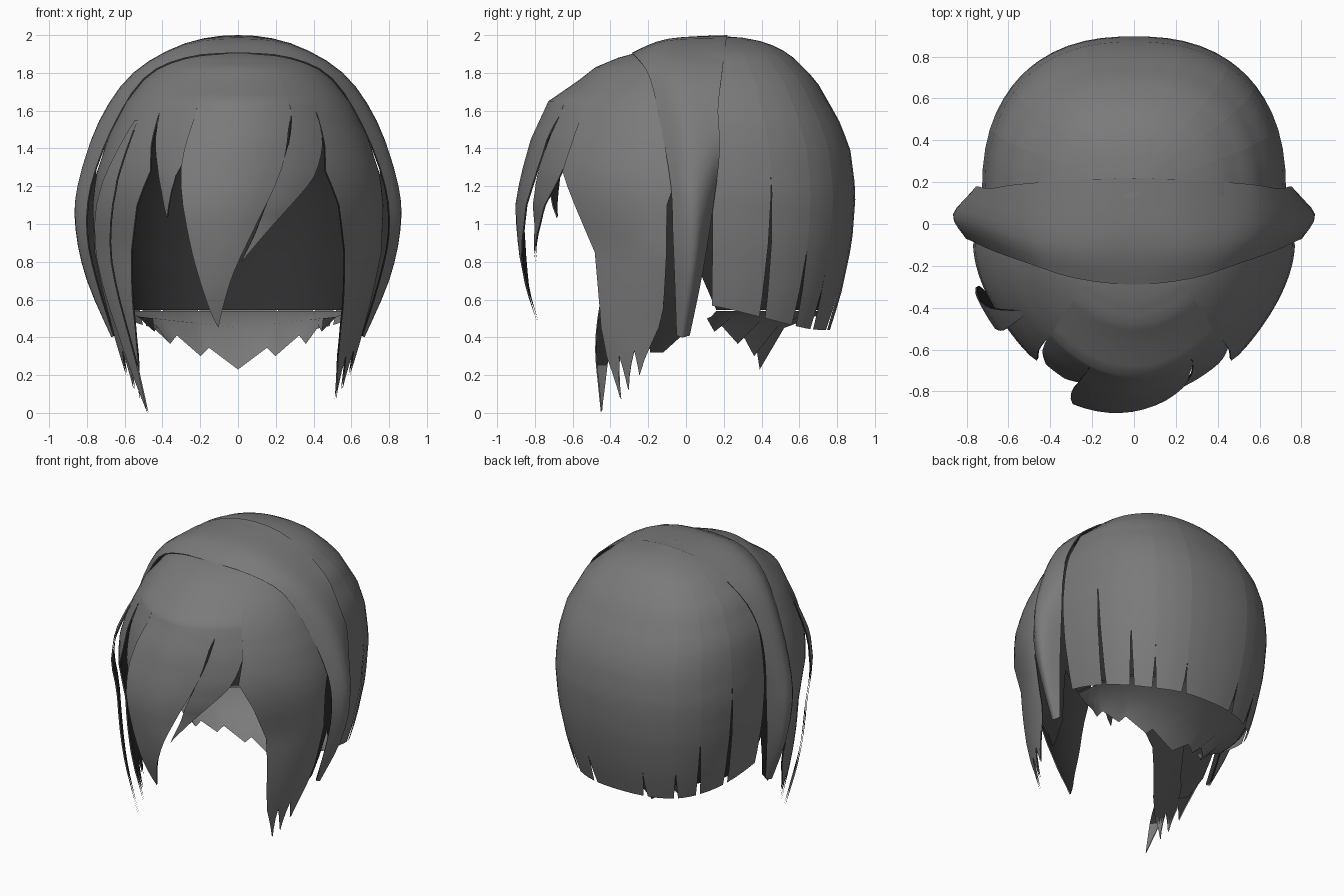
import bpy, bmesh, math
from mathutils import Vector

if "Cube" in bpy.data.objects:
    bpy.data.objects.remove(bpy.data.objects["Cube"])

hair = bpy.data.materials.new("dark grey hair")
hair.diffuse_color = (0.195, 0.195, 0.195, 1)
hair.use_nodes = True
hair.node_tree.nodes["Principled BSDF"].inputs["Base Color"].default_value = hair.diffuse_color
lining = bpy.data.materials.new("near black lining")
lining.diffuse_color = (0.027, 0.027, 0.027, 1)
lining.use_nodes = True
lining.node_tree.nodes["Principled BSDF"].inputs["Base Color"].default_value = lining.diffuse_color

# shell profiles: height, half width, depth
FRONT = [(0, .58, .55), (.2, .62, .60), (.45, .67, .68), (.65, .72, .75), (.85, .76, .79),
         (1.1, .77, .81), (1.25, .755, .79), (1.45, .69, .74), (1.65, .59, .65),
         (1.76, .50, .49), (1.83, .42, .40), (1.88, .33, .28), (1.91, .2, .17)]
BACK = [(.4, .60, .63), (.62, .66, .70), (.9, .71, .76), (1.17, .73, .78), (1.4, .71, .75),
        (1.55, .68, .69), (1.76, .57, .57), (1.9, .41, .43), (1.96, .26, .31),
        (1.985, .15, .2), (2.0, 0, 0)]
# how far the cheeks are drawn in: height, amount
CHEEK = [(.3, .05, 0), (.45, .1, 0), (.65, .29, 0), (.85, .43, 0), (1.1, .26, 0), (1.3, .15, 0)]


def lookup(table, z):
    z = min(max(z, table[0][0]), table[-1][0])
    for p, q in zip(table, table[1:]):
        if z <= q[0]:
            t = (z - p[0]) / (q[0] - p[0])
            return p[1] + (q[1] - p[1]) * t, p[2] + (q[2] - p[2]) * t
    return table[-1][1:]


def spline(points, steps):
    """Catmull-Rom through tuples of any length."""
    pts = [points[0]] + list(points) + [points[-1]]
    out = []
    for i in range(1, len(pts) - 2):
        p0, p1, p2, p3 = pts[i - 1:i + 3]
        for k in range(steps):
            t = k / steps
            out.append(tuple(.5 * (2 * b + (c - a) * t + (2 * a - 5 * b + 4 * c - d) * t * t
                                   + (3 * b - a - 3 * c + d) * t ** 3)
                             for a, b, c, d in zip(p0, p1, p2, p3)))
    out.append(tuple(points[-1]))
    return out


def sheet(name, rows, mats=(hair,), lined=False):
    """Skin a grid of points, normals away from the head; lined sheets get a dark inside."""
    bm = bmesh.new()
    vs = [[bm.verts.new(p) for p in r] for r in rows]
    for r, s in zip(vs, vs[1:]):
        for j in range(len(r) - 1):
            bm.faces.new((r[j], r[j + 1], s[j + 1], s[j]))
    bmesh.ops.remove_doubles(bm, verts=bm.verts[:], dist=.0008)
    bm.normal_update()
    c = Vector((0, .05, 1.0))
    if sum(f.normal.dot(f.calc_center_median() - c) * f.calc_area() for f in bm.faces) < 0:
        bmesh.ops.reverse_faces(bm, faces=bm.faces[:])
    for f in bm.faces:
        f.smooth = True
        # the lowest tips stay hair coloured on the inside too
        if lined and f.calc_center_median().z < .22:
            f.material_index = 2
    me = bpy.data.meshes.new(name)
    bm.to_mesh(me)
    bm.free()
    for m in ((hair, lining, hair, hair) if lined else mats):
        me.materials.append(m)
    ob = bpy.data.objects.new(name, me)
    bpy.context.collection.objects.link(ob)
    if lined:
        mod = ob.modifiers.new("lining", 'SOLIDIFY')
        mod.thickness = .008
        mod.offset = -1
        mod.use_rim = False
        mod.material_offset = 1
    return ob


def front_point(a, z, lift=0, tilt=0):
    w, d = lookup(FRONT, z)
    s, c = math.sin(math.radians(a)), math.cos(math.radians(a))
    k = 1 + (lift - tilt * s) * min(1, max(0, (1.6 - z) / .6))
    return (w * k * s, -.08 - d * k * c * (1 - lookup(CHEEK, z)[0] * s * s), z)


def spow(v, e):
    return math.copysign(abs(v) ** e, v)


def back_point(a, z, k=1):
    w, d = lookup(BACK, z)
    s, c = math.sin(math.radians(a)), math.cos(math.radians(a))
    return (k * w * spow(s, .83), .12 + k * d * spow(c, .83), z)


def lock(name, rows, lift=0, cols=6, tilt=0):
    """Front strand: rows of (height, left angle, right angle)."""
    sheet(name, [[front_point(l + (r - l) * j / cols, z, lift, tilt) for j in range(cols + 1)]
                 for z, l, r in spline(rows, 3)], lined=True)


# fringe strands, all rooted under the crown band
def root(a0, a1):
    return [(z, a0, a1) for z in (1.91, 1.88, 1.83, 1.76, 1.65, 1.58)]


lock("centre_fringe", root(-21, 27) + [(1.5, -22, 24), (1.3, -23, 19), (1.0, -19.5, 7.5),
                                       (.75, -16, -1.5), (.55, -12, -6.5), (.45, -8.6, -8.5)],
     .01, 8, .2)
lock("swept_fringe", root(27, 42) + [(1.42, 23, 41), (1.25, 17, 34), (1.1, 12, 23),
                                     (.95, 7.5, 12), (.8, 1.5, 1.6)], -.08)
lock("short_fringe", root(-42, -21) + [(1.4, -39, -21), (1.25, -35, -27),
                                       (1.03, -31, -30.9)], -.05)

# side locks: height, front angle, rear angle, then tips along the lower edge
EDGES = [(.07, 59, 74), (.2, 57, 77), (.4, 55, 83), (.55, 53, 86), (.85, 48, 87), (1.1, 44, 88),
         (1.28, 38.5, 94), (1.42, 41, 96), (1.55, 42, 96), (1.91, 42, 96)]
HEM = [(0, .3, 0), (.12, .07, 0), (.3, .3, 0), (.46, .12, 0), (.62, .33, 0), (.8, .2, 0),
       (1, .45, 0)]
STOPS = [p[0] for p in HEM]
fractions = [a + (b - a) * k / 3 for a, b in zip(STOPS, STOPS[1:]) for k in range(3)] + [1]
levels = [1.91, 1.88, 1.83, 1.76, 1.65, 1.55, 1.48, 1.42, 1.35, 1.28, 1.2, 1.1, 1.0, .92,
          .85, .77, .7, .62, .55]
for side, s in (("right", 1), ("left", -1)):
    rows = []
    for i in range(len(levels) + 7):
        row = []
        for f in fractions:
            low = lookup(HEM, f)[0]
            z = levels[i] if i < len(levels) else .55 - (.55 - low) * (i - len(levels) + 1) / 7
            a, b = lookup(EDGES, z)
            row.append(front_point(s * (a + (b - a) * f), z))
        rows.append(row)
    sheet(side + "_side_lock", rows, lined=True)

    # dark lining behind the gaps around each ear: height, x, front y, rear y
    flap = [(1.2, .70, -.25, .2), (.95, .69, -.25, .17), (.75, .66, -.25, .09),
            (.55, .63, -.24, .03), (.42, .60, -.2, -.01), (.32, .57, -.19, -.12)]
    sheet(side + "_ear_lining",
          [[(s * (x - .03 * (1 - t)), y0 + (y1 - y0) * t, z) for t in (0, .33, .67, 1)]
           for z, x, y0, y1 in flap], (lining,))

# loose strand lying over the left side
lock("loose_left_strand", [(1.55, -58, -55), (1.3, -63, -54), (1.1, -66, -54), (.8, -67, -56),
                           (.5, -64, -55), (.25, -58, -52), (0, -50.1, -50)], .08, 4)

# band over the crown that hangs down in front of each ear
front = [(0, -.29, 1.905), (.28, -.26, 1.88), (.5, -.19, 1.77), (.67, -.13, 1.5),
         (.78, -.08, 1.2), (.80, -.07, .95), (.75, -.06, .7), (.66, -.05, .41)]
middle = [(0, -.1, 1.98), (.28, -.1, 1.95), (.55, -.06, 1.8), (.74, 0, 1.53),
          (.85, .03, 1.2), (.86, .05, .97), (.8, .03, .7), (.67, -.02, .40)]
rear = [(0, .22, 2.0), (.28, .21, 1.955), (.56, .19, 1.79), (.69, .17, 1.6),
        (.755, .18, 1.4), (.745, .15, 1.13), (.71, .09, .75), (.65, .02, .41)]


def full_arch(half):
    return spline([(-x, y, z) for x, y, z in half[:0:-1]] + half, 3)


arches = [full_arch(h) for h in (front, middle, rear)]
sheet("crown_band", [spline(col, 4) for col in zip(*arches)], lined=True)

# back of the head, in strands parted by narrow slits: angle, slit top
parts = [(89.3, 0), (69, 1.2), (50, .85), (35, .66), (15, .58)]
parts = [(-a, h) for a, h in parts] + parts[::-1]


def hem(a):
    return .44 + .13 * min(1, max(0, (abs(a) - 30) / 60)) ** 1.6


def height(i, bottom, top=2.0):
    return top - (top - bottom) * (1 - math.cos(i / 24 * math.pi / 2))


for n, ((a0, h0), (a1, h1)) in enumerate(zip(parts, parts[1:])):
    cols = max(3, round((a1 - a0) / 6))
    rows = []
    for i in range(25):
        z0 = height(i, .45)
        left = a0 + 1.4 * max(0, h0 - z0) / max(.1, h0 - .45)
        right = a1 - 1.4 * max(0, h1 - z0) / max(.1, h1 - .45)
        angles = [left + (right - left) * j / cols for j in range(cols + 1)]
        rows.append([back_point(a, height(i, hem(a))) for a in angles])
    sheet("back_strand_%d" % (n + 1), rows)

# dark lining just inside the back, showing through the slits and the face opening
rows = []
for i in range(25):
    row = []
    for j in range(37):
        a = -99 + 198 * j / 36
        x, y, z = back_point(a, height(i, .8 if abs(a) > 88 else .545), .965)
        row.append((x, y, z - .025 * max(0, (z - 1.2) / .8)))
    rows.append(row)
sheet("inner_lining", rows, (lining,))

# pointed nape hair beneath the back: angle, lower height
zig = [(0, .23), (20, .345), (26, .30), (46, .41), (53, .365), (72, .46), (80, .43), (88, .5)]
zig = [(-a, z) for a, z in zig[:0:-1]] + zig
rim, bend, tips = [], [], []
for a, z in zig:
    s, c = math.sin(math.radians(a)), math.cos(math.radians(a))
    rim.append((.61 * spow(s, .83), .12 + .64 * spow(c, .83), .54))
    bend.append((.53 * s, .12 + .40 * c, .45 + .06 * abs(s)))
    tips.append((.45 * s, .10 + .29 * c, z))
sheet("nape_hair", [rim, bend, tips])
